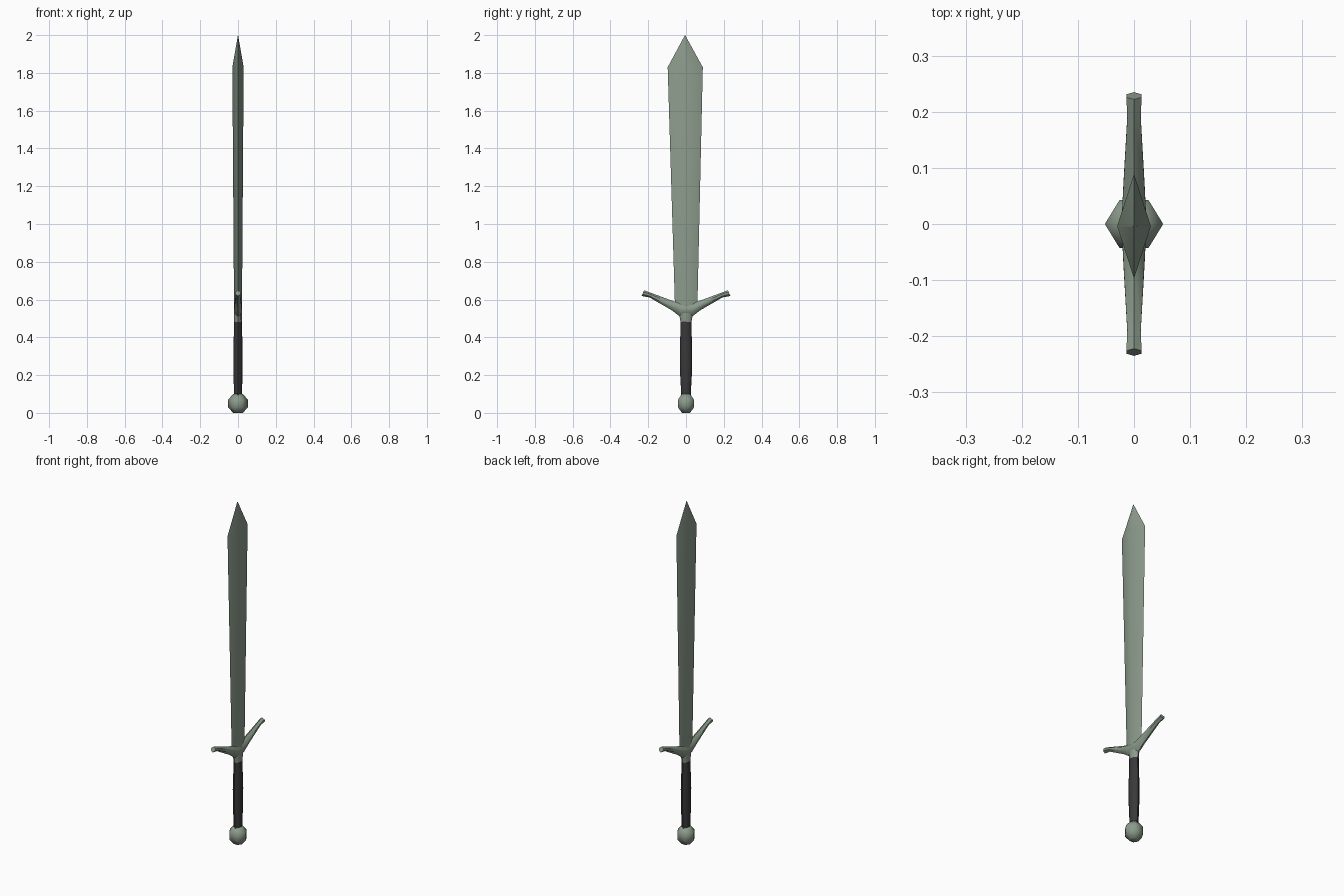
import bpy, bmesh, math

if "Cube" in bpy.data.objects:
    bpy.data.objects.remove(bpy.data.objects["Cube"])


def material(name, rgb):
    m = bpy.data.materials.new(name)
    m.diffuse_color = (*rgb, 1)
    m.use_nodes = True
    m.node_tree.nodes["Principled BSDF"].inputs["Base Color"].default_value = m.diffuse_color
    return m


STEEL = material("grey green steel", (0.26, 0.325, 0.26))
LEATHER = material("dark leather", (0.04, 0.04, 0.042))


def loft(name, rings, mat, angle):
    """Skin a list of equally sized point rings, capping both ends."""
    bm = bmesh.new()
    rows = [[bm.verts.new(p) for p in r] for r in rings]
    n = len(rows[0])
    for a, b in zip(rows, rows[1:]):
        for i in range(n):
            j = (i + 1) % n
            bm.faces.new((a[i], a[j], b[j], b[i]))
    bm.faces.new(rows[0][::-1])
    bm.faces.new(rows[-1])
    bmesh.ops.remove_doubles(bm, verts=bm.verts[:], dist=0.0005)
    bmesh.ops.recalc_face_normals(bm, faces=bm.faces[:])
    me = bpy.data.meshes.new(name)
    bm.to_mesh(me)
    bm.free()
    me.materials.append(mat)
    ob = bpy.data.objects.new(name, me)
    bpy.context.collection.objects.link(ob)
    bpy.ops.object.select_all(action='DESELECT')
    ob.select_set(True)
    bpy.context.view_layer.objects.active = ob
    bpy.ops.object.shade_smooth_by_angle(angle=math.radians(angle))
    return ob


def oval(rx, ry, z, n):
    return [(rx * math.cos(2 * math.pi * i / n), ry * math.sin(2 * math.pi * i / n), z)
            for i in range(n)]


# blade: diamond section widening towards the shoulders, then a point
def diamond(x, y0, y1, z):
    c = (y0 + y1) / 2
    return [(x, c, z), (0, y1, z), (-x, c, z), (0, y0, z)]


loft("blade", [diamond(0.021, -0.058, 0.06, 0.55),
               diamond(0.03, -0.097, 0.089, 1.83),
               diamond(0.0004, -0.0054, -0.0046, 2.0)], STEEL, 45)


# crossguard: arms sweep up and out, with flared ends
def guard_ring(s, yt, zt, yb, zb, x):
    def p(f, w):
        return (w, s * (yb + (yt - yb) * f), zb + (zt - zb) * f)
    return [p(0, 0), p(0.3, x), p(0.7, x), p(1, 0), p(0.7, -x), p(0.3, -x)]


arm = [(0.025, 0.585, 0.03, 0.508, 0.021),
       (0.06, 0.589, 0.075, 0.543, 0.019),
       (0.187, 0.636, 0.193, 0.611, 0.012),
       (0.222, 0.649, 0.235, 0.619, 0.0135)]
rings = [guard_ring(-1, *a) for a in reversed(arm)] + [guard_ring(1, *a) for a in arm]
loft("crossguard", rings, STEEL, 50)

# collar joining guard and grip
loft("collar", [oval(0.021, 0.029, 0.48, 8), oval(0.021, 0.036, 0.525, 8),
                oval(0.02, 0.045, 0.56, 8)], STEEL, 50)

# grip: slightly swollen in the middle
loft("grip", [oval(0.021, 0.025, 0.085, 8), oval(0.022, 0.027, 0.13, 8),
              oval(0.024, 0.032, 0.22, 8), oval(0.025, 0.033, 0.32, 8),
              oval(0.022, 0.03, 0.42, 8), oval(0.021, 0.029, 0.483, 8)], LEATHER, 50)

# pommel: low-poly ball
loft("pommel", [oval(0.026, 0.025, 0.0, 6), oval(0.052, 0.049, 0.03, 6),
                oval(0.052, 0.049, 0.07, 6), oval(0.026, 0.025, 0.1, 6)], STEEL, 65)
